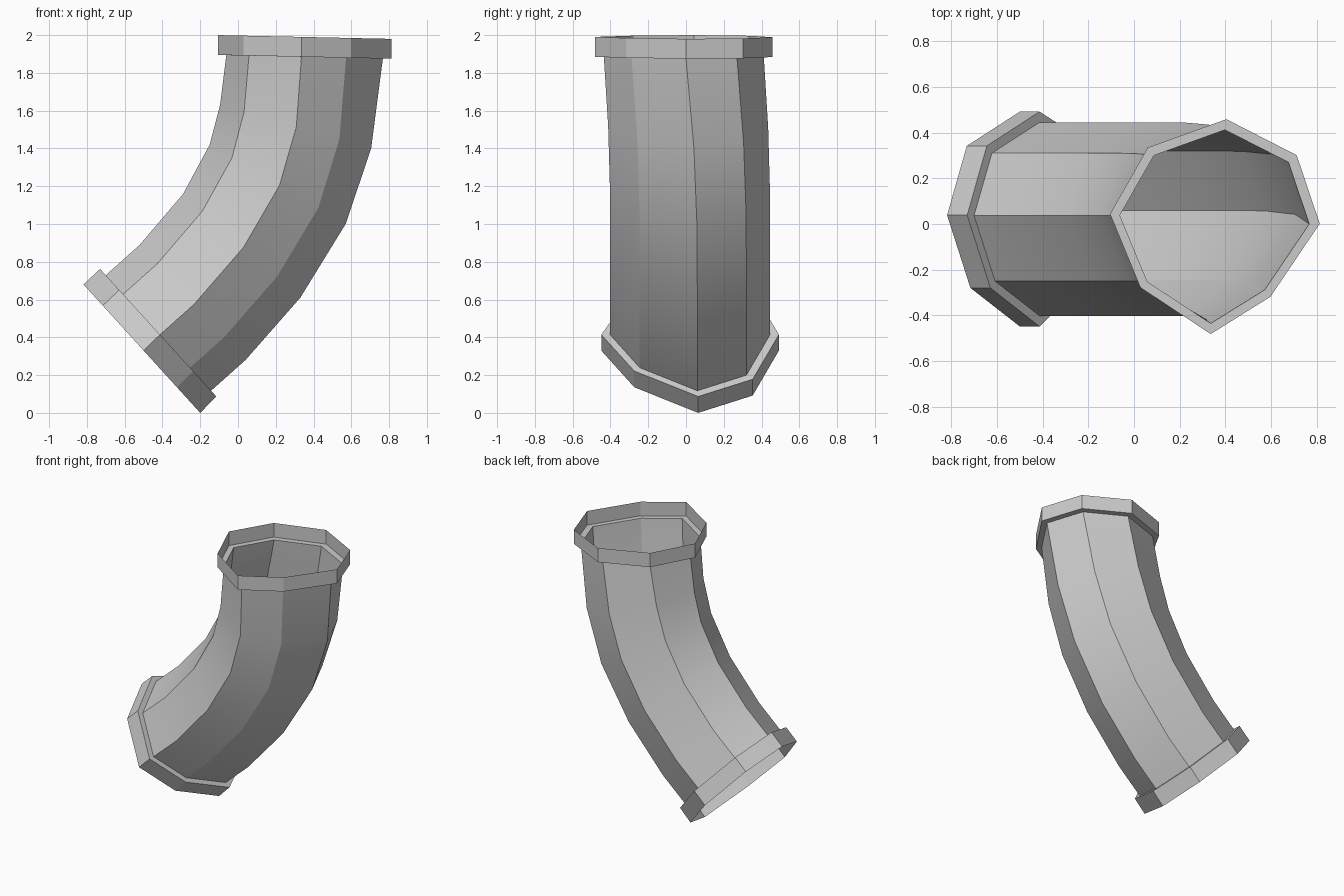
import bpy, bmesh, math

if "Cube" in bpy.data.objects:
    bpy.data.objects.remove(bpy.data.objects["Cube"])

# Irregular octagon sections: (0..1 across the bend plane, y)
LOW = [(0, .037), (.14, .31), (.515, .445), (.865, .32), (1, .06),
       (.80, -.245), (.515, -.402), (.165, -.25)]
TOP = [(0, .038), (.18, .30), (.555, .412), (.89, .27), (1, 0),
       (.765, -.288), (.48, -.435), (.145, -.252)]

# Stations: inner-bend point (x, z), outer-bend point (x, z), blend to TOP, y scale
STATIONS = [
    ((-.818, .68), (-.20, .0), 0, 1.11),       # lower collar mouth
    ((-.73, .762), (-.115, .087), 0, 1.11),    # lower collar ledge
    ((-.70, .729), (-.143, .117), 0, 1),       # pipe start
    ((-.52, .89), (.04, .28), 0, 1),
    ((-.29, 1.16), (.33, .61), 0, 1),
    ((-.15, 1.42), (.57, 1.0), .04, 1),
    ((-.095, 1.63), (.705, 1.40), .3, 1),
    ((-.062, 1.894), (.767, 1.876), 1, 1),     # pipe end
    ((-.105, 1.895), (.813, 1.875), 1, 1.11),  # upper collar ledge
    ((-.105, 2.0), (.813, 1.98), 1, 1.11),     # upper collar mouth
]


def lerp(a, b, t):
    return a + (b - a) * t


def ring(bm, station):
    inner, outer, blend, scale = station
    mid = lerp(.02, -.012, blend)
    verts = []
    for (u0, y0), (u1, y1) in zip(LOW, TOP):
        u, y = lerp(u0, u1, blend), lerp(y0, y1, blend)
        verts.append(bm.verts.new((lerp(inner[0], outer[0], u),
                                   mid + (y - mid) * scale,
                                   lerp(inner[1], outer[1], u))))
    return verts


# Bent pipe: one open skin with a stepped collar at both ends
bm = bmesh.new()
rings = [ring(bm, s) for s in STATIONS]
for a, b in zip(rings, rings[1:]):
    for i in range(8):
        j = (i + 1) % 8
        bm.faces.new((a[j], a[i], b[i], b[j]))
mesh = bpy.data.meshes.new("pipe_elbow")
bm.to_mesh(mesh)
bm.free()
pipe = bpy.data.objects.new("pipe_elbow", mesh)
bpy.context.collection.objects.link(pipe)

# Smooth along the bend, crisp along the octagon corners
bpy.context.view_layer.objects.active = pipe
pipe.select_set(True)
bpy.ops.object.shade_smooth_by_angle(angle=math.radians(20))
